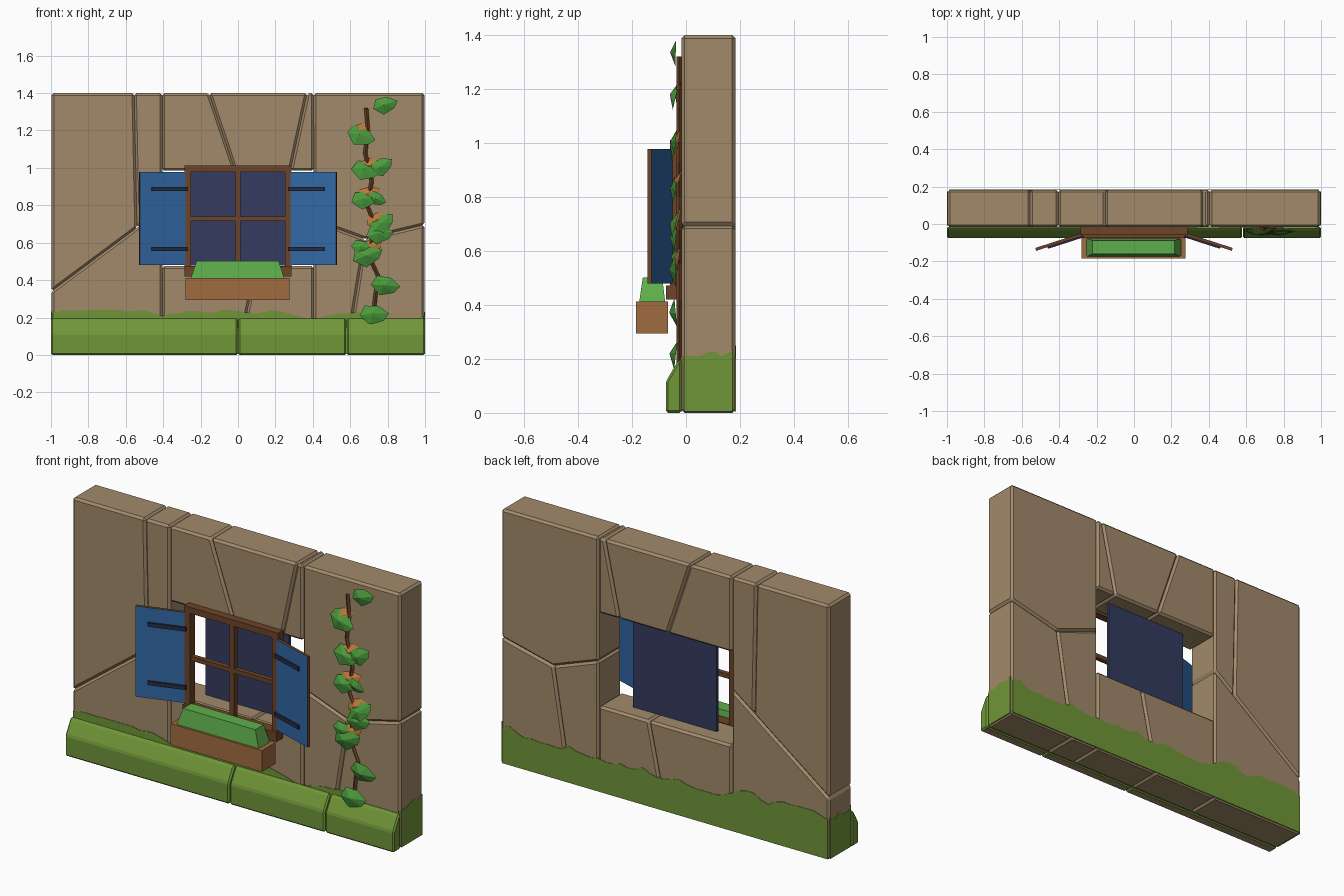
import bpy, bmesh, math, random
from mathutils import Vector, Matrix

if "Cube" in bpy.data.objects:
    bpy.data.objects.remove(bpy.data.objects["Cube"])
random.seed(4)


def mat(name, r, g, b):
    m = bpy.data.materials.new(name)
    lin = [((c / 255 + 0.055) / 1.055) ** 2.4 for c in (r, g, b)]
    m.diffuse_color = (*lin, 1)
    m.use_nodes = True
    m.node_tree.nodes["Principled BSDF"].inputs["Base Color"].default_value = m.diffuse_color
    return m


STONE = mat("tan stone", 162, 138, 107)
MOSS = mat("moss green", 112, 150, 56)
BLUE = mat("shutter blue", 50, 104, 165)
GLASS = mat("dark glass", 52, 59, 95)
IRON = mat("dark iron", 38, 44, 66)
WOOD = mat("dark wood", 110, 68, 40)
PLANTER = mat("light wood", 160, 108, 64)
HEDGE = mat("hedge green", 95, 175, 76)
LEAF = mat("ivy green", 74, 155, 60)
RUST = mat("rust leaf", 190, 120, 60)


def finish(name, bm, mats, bevel=0.0):
    if bevel:
        bmesh.ops.bevel(bm, geom=bm.edges[:], offset=bevel, segments=1,
                        affect='EDGES', clamp_overlap=True)
    bmesh.ops.recalc_face_normals(bm, faces=bm.faces[:])
    me = bpy.data.meshes.new(name)
    bm.to_mesh(me)
    bm.free()
    for m in mats:
        me.materials.append(m)
    ob = bpy.data.objects.new(name, me)
    bpy.context.collection.objects.link(ob)
    return ob


def prism(name, pts, y0, y1, mats, bevel=0.0):
    """Outline in x,z pushed from y0 to y1."""
    bm = bmesh.new()
    f = bm.faces.new([bm.verts.new((x, y0, z)) for x, z in pts])
    ext = bmesh.ops.extrude_face_region(bm, geom=[f])
    vs = [e for e in ext["geom"] if isinstance(e, bmesh.types.BMVert)]
    bmesh.ops.translate(bm, verts=vs, vec=(0, y1 - y0, 0))
    return finish(name, bm, mats, bevel)


def box(name, x0, x1, y0, y1, z0, z1, m, bevel=0.0):
    return prism(name, [(x0, z0), (x1, z0), (x1, z1), (x0, z1)], y0, y1, [m], bevel)


# wall stones: chamfers of touching blocks make the joints
L, T, E = 0.405, 1.4, 0.997
LO, HI = 0.475, 0.985
stones = {
    "left_top": [(-E, .34), (-.54, .68), (-.555, T), (-E, T)],
    "left_slab": [(-.54, .68), (-L, .78), (-L, T), (-.555, T)],
    "left_base": [(-E, 0), (-L, 0), (-L, .78), (-.54, .68), (-E, .34)],
    "right_top": [(L, .72), (.68, .62), (E, .695), (E, T), (L, T)],
    "right_base_in": [(L, 0), (.58, 0), (.68, .62), (L, .72)],
    "right_base_out": [(.58, 0), (E, 0), (E, .695), (.68, .62)],
    "lintel_left": [(-L, HI), (-.015, HI), (-.155, T), (-L, T)],
    "lintel_mid": [(-.015, HI), (.28, HI), (.37, T), (-.155, T)],
    "lintel_right": [(.28, HI), (L, HI), (L, T), (.37, T)],
    "sill_left": [(-L, 0), (0, 0), (.1, LO), (-L, LO)],
    "sill_right": [(0, 0), (L, 0), (L, LO), (.1, LO)],
}
for n, pts in stones.items():
    prism("stone_" + n, pts, -0.017, 0.183, [STONE], 0.012)

# mossy ledge along the front foot
for i, (a, b) in enumerate([(-1, -.002), (.002, .578), (.582, 1)]):
    prof = [(-.075, .0), (-.016, .0), (-.016, .20), (-.032, .19), (-.075, .115)]
    bm = bmesh.new()
    f = bm.faces.new([bm.verts.new((a, y, z)) for y, z in prof])
    ext = bmesh.ops.extrude_face_region(bm, geom=[f])
    bmesh.ops.translate(bm, vec=(b - a, 0, 0),
                        verts=[e for e in ext["geom"] if isinstance(e, bmesh.types.BMVert)])
    ob = finish(f"moss_ledge_{i}", bm, [MOSS, STONE], 0.008)
    for p in ob.data.polygons:
        p.material_index = 1 if p.normal.z < -0.9 else 0


# ragged moss sheets on all four wall faces
def moss_sheet(name, half, height, jitter):
    n = max(8, int(half * 45))
    top, h = [], height
    for i in range(n + 1):
        h = min(height + jitter, max(height - jitter, h + random.uniform(-jitter, jitter) * .8))
        top.append((half - 2 * half * i / n, h))
    return prism(name, [(-half, 0.006), (half, 0.006)] + top, -0.0025, 0.0025, [MOSS])


moss_sheet("moss_front", .99, .217, .022).location.y = -.017
moss_sheet("moss_back", .99, .215, .035).location.y = .183
for s in (-1, 1):
    side = moss_sheet("moss_side", .09, .235, .025)
    side.rotation_euler.z = math.pi / 2
    side.location = (s * E, .083, 0)

# window
box("window_glass", -.255, .255, .08, .098, .477, .982, GLASS)
for s in (-1, 1):
    box("frame_post", min(s * .25, s * .286), max(s * .25, s * .286), -.06, -.015, .45, .98, WOOD)
box("frame_head", -.286, .286, -.06, -.015, .978, 1.012, WOOD)
box("frame_sill", -.286, .286, -.075, -.015, .42, .472, WOOD)
box("frame_mullion", -.014, .014, -.055, -.025, .47, .98, WOOD)
box("frame_crossbar", -.25, .25, -.053, -.027, .716, .74, WOOD)

# open shutters with bare wood edges and iron straps
for s in (-1, 1):
    parts = []
    leaf = prism("shutter", [(0, .48), (.255, .48), (.255, .978), (0, .978)],
                 -.008, .008, [BLUE, WOOD])
    for p in leaf.data.polygons:
        p.material_index = 0 if abs(p.normal.y) > .5 else 1
    parts.append(leaf)
    for z in (.567, .888):
        parts.append(box("shutter_strap", -.01, .19, -.017, -.006, z - .011, z + .011, IRON))
    turn = Matrix.Translation((s * .283, -.058, 0)) @ Matrix.Rotation(-.31 * s, 4, 'Z')
    for ob in parts:
        for v in ob.data.vertices:
            v.co.x *= s
        if s < 0:
            ob.data.flip_normals()
        # hinge: outer edge swings forward
        ob.data.transform(turn)

# planter: open box with a hedge
box("planter_base", -.28, .275, -.185, -.066, .295, .32, PLANTER)
box("planter_front", -.28, .275, -.185, -.168, .32, .412, PLANTER)
box("planter_back", -.28, .275, -.083, -.066, .32, .412, PLANTER)
box("planter_end_left", -.28, -.255, -.168, -.083, .32, .412, PLANTER)
box("planter_end_right", .25, .275, -.168, -.083, .32, .412, PLANTER)
hedge = box("planter_hedge", -.255, .25, -.175, -.076, .40, .502, HEDGE)
for v in hedge.data.vertices:
    if v.co.z > .45:
        v.co.x *= .87
        v.co.y = -.16 if v.co.y < -.12 else -.088

# ivy stem
path = [(.72, .18), (.735, .32), (.75, .42), (.69, .55), (.74, .68), (.69, .80),
        (.715, .93), (.68, 1.08), (.695, 1.2), (.685, 1.32)]
bm = bmesh.new()
rings = []
for x, z in path:
    rings.append([bm.verts.new((x + dx * .011, -.026 + dy * .009, z))
                  for dx, dy in ((-1, 0), (0, -1), (1, 0), (0, 1))])
for a, b in zip(rings, rings[1:]):
    for i in range(4):
        bm.faces.new((a[i], a[(i + 1) % 4], b[(i + 1) % 4], b[i]))
bm.faces.new(rings[0])
bm.faces.new(rings[-1])
finish("ivy_stem", bm, [WOOD])


# folded ivy leaves
def leaf(name, x, z, ang, size, m, y=-.038):
    shape = [(-.5, 0, 0), (-.15, 0, -.36), (.35, 0, -.22), (.55, 0, .02),
             (.2, 0, .3), (-.3, 0, .34)]
    bm = bmesh.new()
    ring = [bm.verts.new(p) for p in shape]
    mids = [bm.verts.new((-.05, d, .02)) for d in (-.16, -.05)]
    for i in range(6):
        for c in mids:
            bm.faces.new((ring[i], ring[(i + 1) % 6], c))
    tilt = Matrix.Rotation(random.uniform(-.3, .1), 4, 'X')
    bm.transform(Matrix.Translation((x, y, z)) @ tilt @ Matrix.Rotation(-ang, 4, 'Y')
                 @ Matrix.Scale(size, 4))
    finish(name, bm, [m])


leaves = [(.785, 1.335, .3, .13), (.655, 1.17, -.3, .15), (.68, .985, -.1, .15),
          (.765, 1.005, .6, .13), (.675, .83, .2, .14), (.74, .835, -.4, .10),
          (.77, .70, .7, .14), (.755, .645, .15, .14), (.69, .53, .35, .16),
          (.66, .575, -.1, .11), (.785, .37, -.1, .15), (.725, .215, .05, .15)]
for x, z, a, s in leaves:
    leaf("ivy_leaf", x, z, a, s, LEAF)
for x, z in ((.655, 1.195), (.705, 1.01), (.70, .86), (.71, .575), (.745, .72)):
    leaf("rust_leaf", x, z, .4, .12, RUST, -.026)
